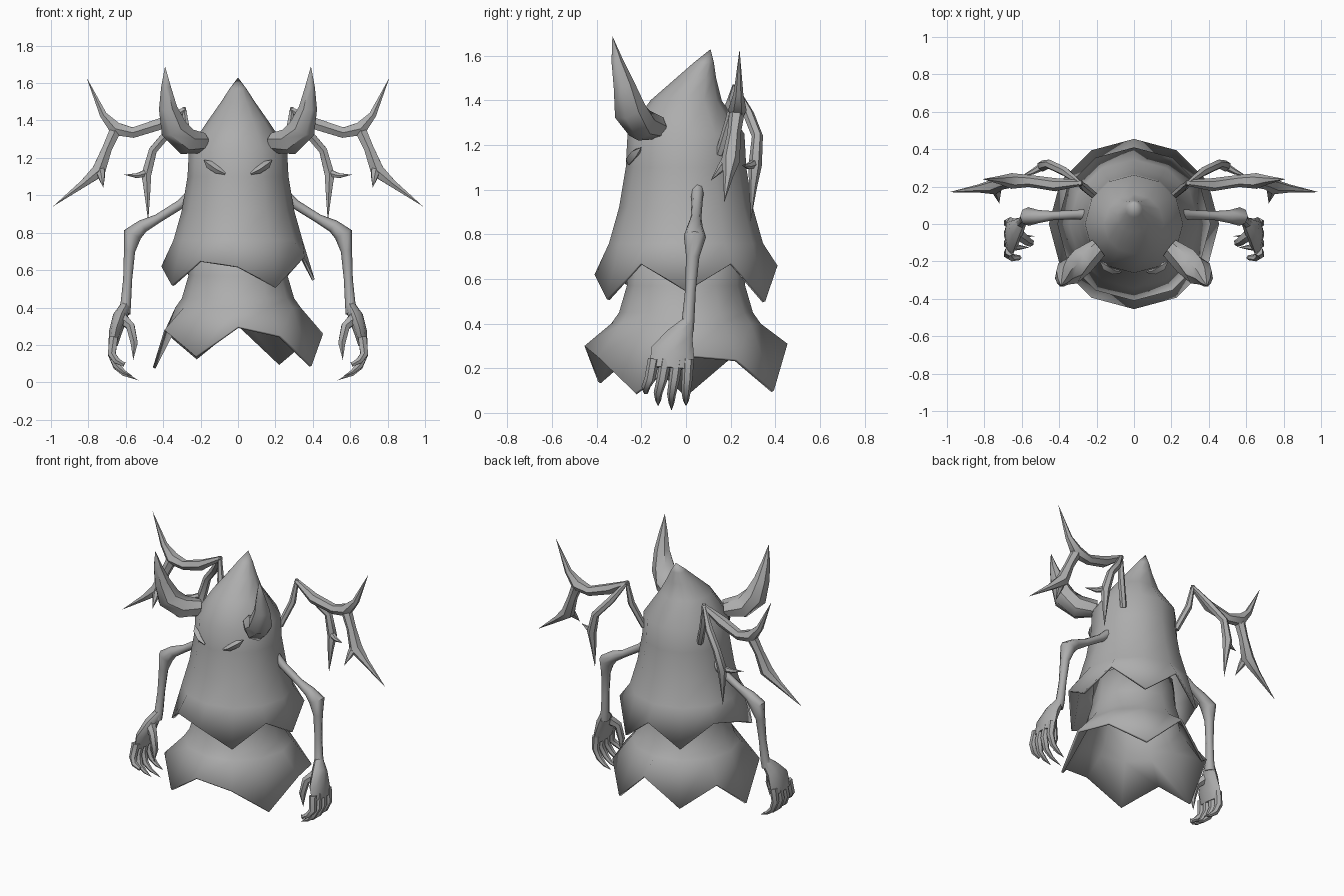
import bpy, bmesh, math
from mathutils import Vector

if "Cube" in bpy.data.objects:
    bpy.data.objects.remove(bpy.data.objects["Cube"])

grey = bpy.data.materials.new("stone_grey")
grey.diffuse_color = (0.42, 0.42, 0.42, 1)
grey.use_nodes = True
grey.node_tree.nodes["Principled BSDF"].inputs["Base Color"].default_value = grey.diffuse_color


def finish(name, bm, mirror=False, thickness=0.0, angle=50):
    bmesh.ops.recalc_face_normals(bm, faces=bm.faces)
    me = bpy.data.meshes.new(name)
    bm.to_mesh(me)
    bm.free()
    me.materials.append(grey)
    ob = bpy.data.objects.new(name, me)
    bpy.context.collection.objects.link(ob)
    if mirror:
        ob.modifiers.new("mirror", 'MIRROR')
    if thickness:
        m = ob.modifiers.new("cloth", 'SOLIDIFY')
        m.thickness = thickness
        m.offset = -1
    bpy.context.view_layer.objects.active = ob
    ob.select_set(True)
    bpy.ops.object.shade_smooth_by_angle(angle=math.radians(angle))
    ob.select_set(False)
    return ob


def bridge(bm, a, b):
    n = max(len(a), len(b))
    for i in range(n):
        j = (i + 1) % n
        if len(b) == 1:
            bm.faces.new((a[i], a[j], b[0]))
        else:
            bm.faces.new((a[i], a[j], b[j], b[i]))


def tube(bm, pts, sides=6):
    """Loft along (x, y, z, r) or (x, y, z, r_y, r_x); last radius 0 gives a point."""
    ps = [Vector(p[:3]) for p in pts]
    prev = None
    for k, p in enumerate(pts):
        t = (ps[min(k + 1, len(ps) - 1)] - ps[max(k - 1, 0)]).normalized()
        u = Vector((0, 1, 0))
        u = (u - t * u.dot(t)).normalized()
        v = t.cross(u)
        ru, rv = p[3], p[-1]
        if ru == 0:
            ring = [bm.verts.new(ps[k])]
        else:
            ring = [bm.verts.new(ps[k] + u * ru * math.cos(a) + v * rv * math.sin(a))
                    for a in (2 * math.pi * i / sides for i in range(sides))]
        if prev:
            bridge(bm, prev, ring)
        elif len(ring) > 2:
            bm.faces.new(ring)
        prev = ring
    if len(prev) > 2:
        bm.faces.new(prev)


def cloth(name, hem_r, hem_z, rings, apex=None):
    """Twelve-sided garment: ragged hem, then (z, radius, y centre) rings upward."""
    bm = bmesh.new()

    def ring(r, cy, zs):
        return [bm.verts.new((r * math.cos(math.pi * i / 6),
                              cy + r * math.sin(math.pi * i / 6), zs[i])) for i in range(12)]
    prev = ring(hem_r, 0, hem_z)
    for z, r, cy in rings:
        cur = ring(r, cy, [z] * 12)
        bridge(bm, prev, cur)
        prev = cur
    if apex:
        bridge(bm, prev, [bm.verts.new(apex)])
    return finish(name, bm, thickness=0.015)


# Hooded cloak with ragged hem
cloth("hooded_cloak", 0.41,
      [.55, .67, .50, .66, .51, .67, .62, .52, .65, .62, .51, .67],
      [(.76, .345, 0), (.92, .3, 0), (1.1, .27, 0), (1.25, .262, 0),
       (1.40, .16, 0), (1.5, .09, .045), (1.57, .045, .08)], (0, .11, 1.63))

# Lower skirt
cloth("lower_skirt", 0.455,
      [.26, .24, .10, .31, .13, .27, .08, .28, .14, .30, .25, .09],
      [(.40, .335, 0), (.45, .30, 0), (.57, .265, 0), (.75, .25, 0)])

# Horns
bm = bmesh.new()
tube(bm, [(.19, -.13, 1.28, .055), (.28, -.2, 1.29, .075), (.345, -.255, 1.36, .075),
          (.375, -.28, 1.47, .05), (.385, -.31, 1.58, .027), (.39, -.33, 1.69, 0)], 7)
finish("horns", bm, True)

# Arms with knobbly elbows
bm = bmesh.new()
tube(bm, [(.25, .05, 1.0, .03), (.31, .05, .95, .025), (.43, .045, .875, .024),
          (.51, .04, .835, .035), (.565, .04, .79, .05), (.58, .03, .70, .03),
          (.59, .02, .55, .024), (.60, .01, .42, .028), (.61, 0, .37, .035)], 8)
finish("arms", bm, True)

# Hands: palm, four curled fingers and a thumb
bm = bmesh.new()
tube(bm, [(.60, .01, .41, .028), (.63, -.025, .35, .06, .04),
          (.655, -.06, .27, .10, .035), (.668, -.065, .20, .095, .025)], 8)
for y, ty, tx, tz in ((-.145, -.18, .60, .11), (-.09, -.125, .56, .03),
                      (-.04, -.065, .53, .01), (.01, 0, .56, .03)):
    my = (y + ty) / 2
    tube(bm, [(.665, y, .24, .026), (.675, my, .15, .024), (.65, ty, .08 + tz / 3, .02),
              (.61, ty, .04 + tz / 2, .013), (tx, ty, tz, 0)], 6)
tube(bm, [(.62, -.05, .34, .035), (.575, -.09, .30, .026), (.555, -.1, .21, .022),
          (.56, -.1, .12, 0)], 6)
finish("hands", bm, True)

# Bony branching limbs on the back
bm = bmesh.new()
for path in (
    # stalk out of the back
    [(.21, .15, 1.16, .02), (.27, .2, 1.32, .022), (.29, .22, 1.47, .012)],
    # long outer limb with upward spike
    [(.28, .22, 1.46, .015), (.42, .21, 1.38, .035), (.56, .23, 1.335, .032),
     (.655, .23, 1.355, .042), (.72, .235, 1.43, .022), (.81, .24, 1.63, 0)],
    # downward claw and its spur
    [(.65, .23, 1.36, .035), (.70, .215, 1.25, .03), (.745, .2, 1.13, .042),
     (.83, .19, 1.06, .022), (.99, .17, .94, 0)],
    [(.74, .2, 1.15, .03), (.73, .16, 1.10, .02), (.72, .11, 1.04, 0)],
    # inner limb and its spur
    [(.29, .22, 1.46, .012), (.37, .28, 1.34, .025), (.455, .32, 1.24, .025),
     (.49, .31, 1.11, .03), (.485, .3, 1.01, .018), (.48, .29, .86, 0)],
    [(.485, .31, 1.12, .022), (.54, .28, 1.105, .015), (.61, .25, 1.11, 0)],
):
    tube(bm, path, 6)
finish("back_limbs", bm, True)

# Slanted eyes
bm = bmesh.new()
tube(bm, [(.07, -.257, 1.115, .006), (.11, -.25, 1.135, .02, .02),
          (.155, -.225, 1.165, .022, .022), (.185, -.2, 1.19, 0)], 4)
finish("eyes", bm, True, angle=30)
